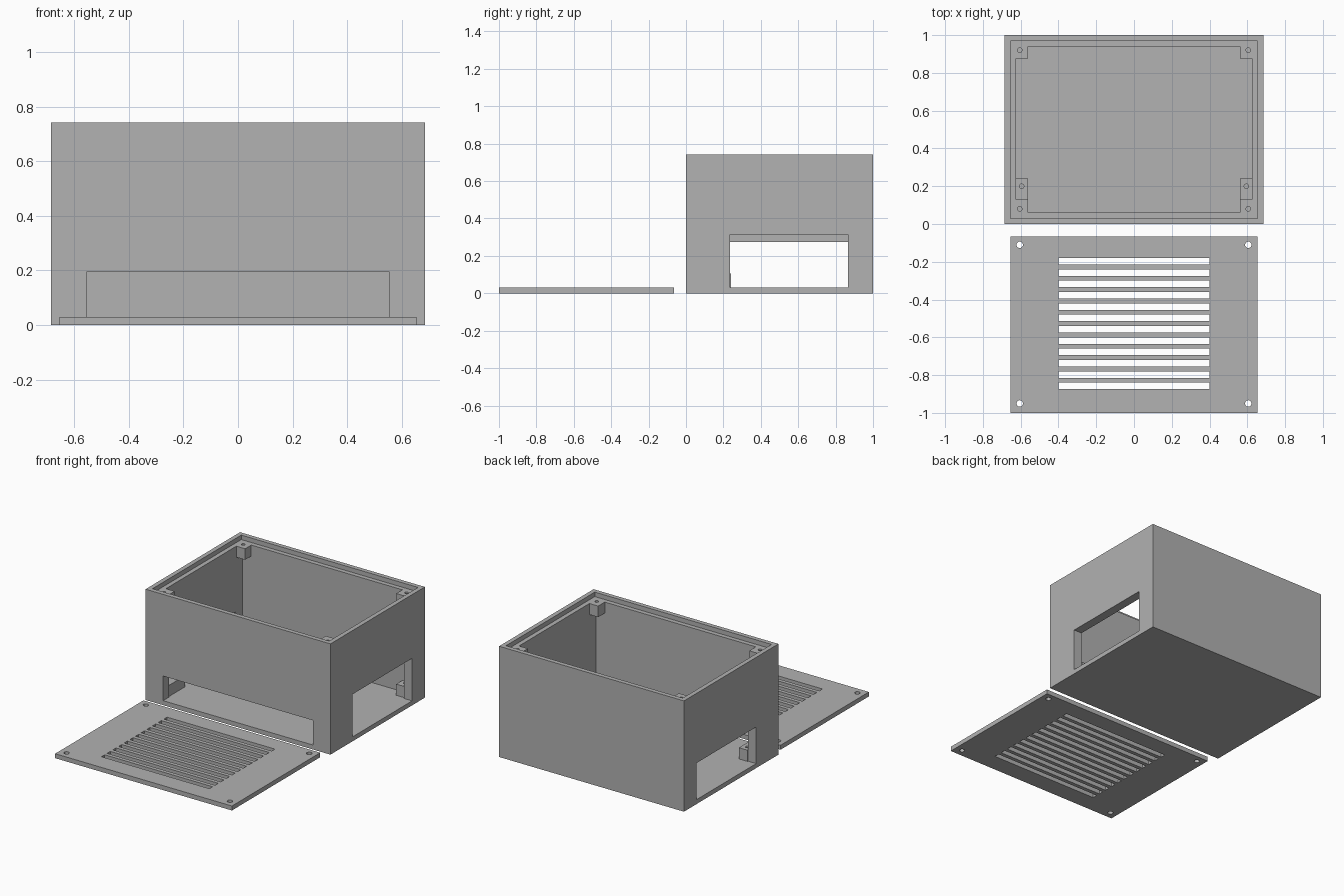
import bpy

if "Cube" in bpy.data.objects:
    bpy.data.objects.remove(bpy.data.objects["Cube"])

grey = bpy.data.materials.new("plain grey")
grey.diffuse_color = (0.445, 0.445, 0.445, 1)
grey.use_nodes = True
grey.node_tree.nodes["Principled BSDF"].inputs["Base Color"].default_value = grey.diffuse_color


def box(name, x0, x1, y0, y1, z0, z1):
    bpy.ops.mesh.primitive_cube_add(size=1, location=((x0 + x1) / 2, (y0 + y1) / 2, (z0 + z1) / 2))
    ob = bpy.context.object
    ob.name = name
    ob.scale = (x1 - x0, y1 - y0, z1 - z0)
    bpy.ops.object.transform_apply(location=True, rotation=True, scale=True)
    ob.data.materials.append(grey)
    return ob


def rod(x, y, z0, z1, r):
    bpy.ops.mesh.primitive_cylinder_add(vertices=24, radius=r, depth=z1 - z0, location=(x, y, (z0 + z1) / 2))
    ob = bpy.context.object
    ob.data.materials.append(grey)
    return ob


def combine(target, tool, operation="DIFFERENCE"):
    mod = target.modifiers.new("combine", "BOOLEAN")
    mod.operation = operation
    mod.solver = "EXACT"
    mod.object = tool
    bpy.context.view_layer.objects.active = target
    bpy.ops.object.modifier_apply(modifier=mod.name)
    bpy.data.objects.remove(tool, do_unlink=True)


HEIGHT, LEDGE, FLOOR = 0.742, 0.712, 0.03

# Open case with a ledge for the lid
case = box("case", -0.685, 0.685, 0, 1, 0, HEIGHT)
combine(case, box("cavity", -0.625, 0.625, 0.06, 0.94, FLOOR, 0.9))
combine(case, box("lid_recess", -0.655, 0.655, 0.03, 0.97, LEDGE, 0.9))

# Openings in the front, right and left walls
combine(case, box("front_opening", -0.555, 0.555, -0.1, 0.1, FLOOR, 0.195))
combine(case, box("right_opening", 0.6, 0.8, 0.235, 0.865, FLOOR, 0.315))
combine(case, box("left_opening", -0.8, -0.6, 0.235, 0.865, FLOOR, 0.275))

# Screw blocks under the ledge and standoffs on the floor
for s in (-1, 1):
    xa, xb = sorted((s * 0.56, s * 0.625))
    for y0, y1, hole in ((0.06, 0.13, 0.08), (0.875, 0.94, 0.92)):
        combine(case, box("screw_block", xa, xb, y0, y1, 0.638, LEDGE), "UNION")
        combine(case, rod(s * 0.605, hole, 0.65, 0.73, 0.012))
    for y0, y1, hole in ((0.06, 0.24, 0.2), (0.875, 0.94, 0.92)):
        combine(case, box("standoff", xa, xb, y0, y1, FLOOR, 0.105), "UNION")
        combine(case, rod(s * 0.595, hole, 0.045, 0.13, 0.012))

# Lid lying in front of the case, with vents and screw holes
lid = box("lid", -0.655, 0.655, -1, -0.065, 0, 0.03)
for i in range(12):
    top = -0.18 - i * 0.06
    combine(lid, box("vent", -0.4, 0.4, top - 0.034, top, -0.1, 0.1))
for x in (-0.605, 0.605):
    for y in (-0.11, -0.95):
        combine(lid, rod(x, y, -0.1, 0.1, 0.017))
